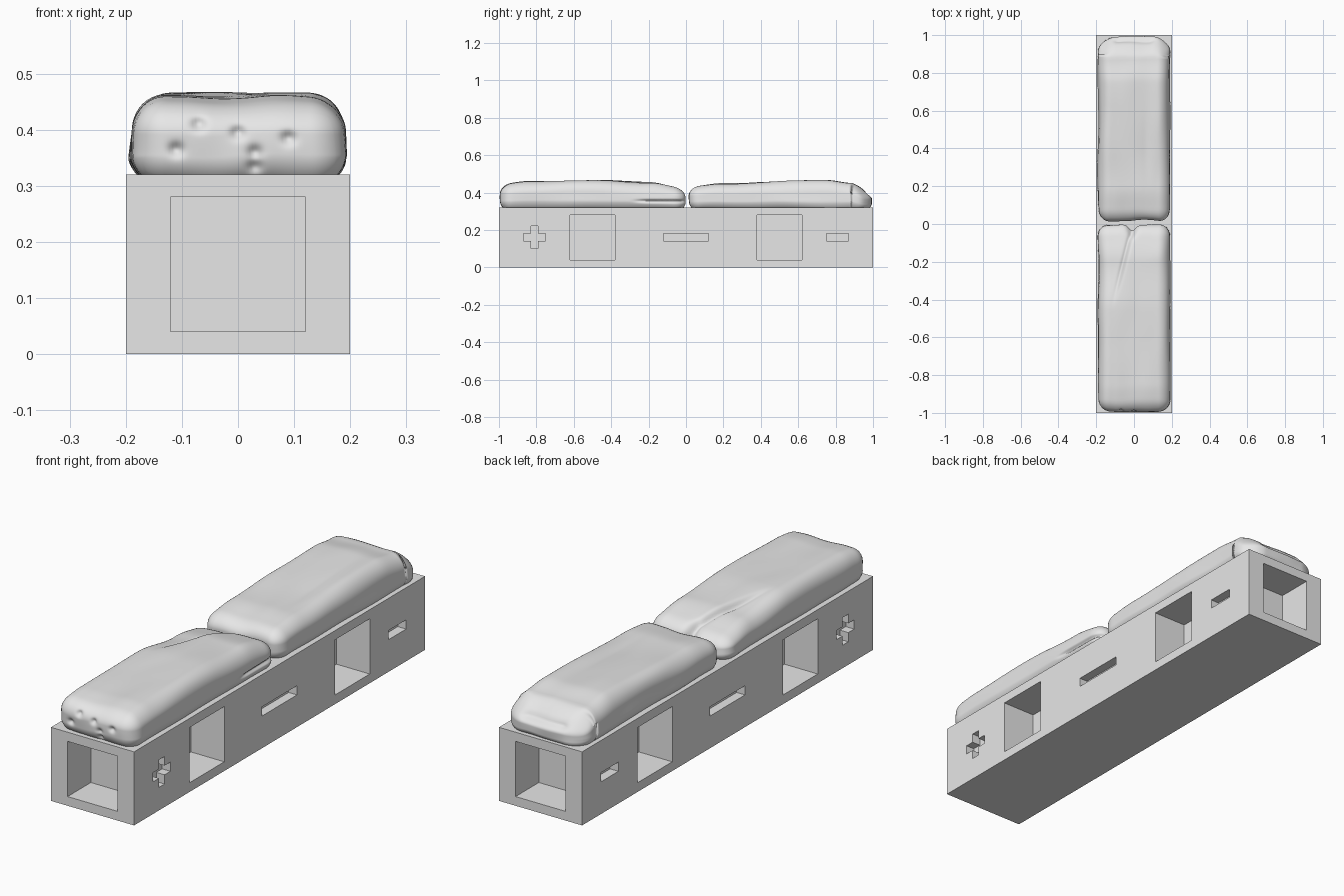
import bpy, bmesh, math
from mathutils import Vector, noise

if "Cube" in bpy.data.objects:
    bpy.data.objects.remove(bpy.data.objects["Cube"])

grey = bpy.data.materials.new("light_grey")
grey.diffuse_color = (0.8, 0.8, 0.8, 1)
grey.use_nodes = True
grey.node_tree.nodes["Principled BSDF"].inputs["Base Color"].default_value = grey.diffuse_color


def make_object(name, bm):
    bmesh.ops.recalc_face_normals(bm, faces=bm.faces[:])
    mesh = bpy.data.meshes.new(name)
    bm.to_mesh(mesh)
    bm.free()
    mesh.materials.append(grey)
    obj = bpy.data.objects.new(name, mesh)
    bpy.context.collection.objects.link(obj)
    return obj


def rect(u, v, w, h):
    return [(u - w/2, v - h/2), (u + w/2, v - h/2), (u + w/2, v + h/2), (u - w/2, v + h/2)]


def prism(name, outline, axis, start, end):
    """Extrude an outline (u, z) along x (axis 0) or y (axis 1)."""
    bm = bmesh.new()
    place = lambda u, z, d: (d, u, z) if axis == 0 else (u, d, z)
    face = bm.faces.new([bm.verts.new(place(u, z, start)) for u, z in outline])
    top = bmesh.ops.extrude_face_region(bm, geom=[face])["geom"]
    step = Vector(place(0, 0, end - start))
    bmesh.ops.translate(bm, vec=step, verts=[v for v in top if isinstance(v, bmesh.types.BMVert)])
    return make_object(name, bm)


# Long base block
base = prism("base_block", rect(0, 0.16, 0.4, 0.32), 1, -1, 1)

# Recesses: plus, windows, slots on both sides, square pockets on both ends
a, b, cy, cz = 0.02, 0.06, -0.81, 0.16
plus = [(cy + u, cz + v) for u, v in [(-a, -b), (a, -b), (a, -a), (b, -a), (b, a), (a, a),
                                      (a, b), (-a, b), (-a, a), (-b, a), (-b, -a), (-a, -a)]]
side_cuts = [(plus, 0.04), (rect(-0.5, 0.16, 0.24, 0.24), 0.16), (rect(0, 0.16, 0.24, 0.04), 0.04),
             (rect(0.5, 0.16, 0.24, 0.24), 0.16), (rect(0.81, 0.16, 0.12, 0.04), 0.04)]
cutters = []
for s in (-1, 1):
    for outline, depth in side_cuts:
        cutters.append(prism("side_cutter", outline, 0, s * (0.2 - depth), s * 0.25))
    cutters.append(prism("end_cutter", rect(0, 0.16, 0.24, 0.24), 1, s * 0.84, s * 1.05))
bpy.context.view_layer.objects.active = base
for c in cutters:
    mod = base.modifiers.new("recess", 'BOOLEAN')
    mod.operation, mod.solver, mod.object = 'DIFFERENCE', 'EXACT', c
    bpy.ops.object.modifier_apply(modifier=mod.name)
    bpy.data.objects.remove(c)


def lerp_profile(points, t):
    for (t0, v0), (t1, v1) in zip(points, points[1:]):
        if t <= t1:
            k = max(0, (t - t0) / (t1 - t0))
            return v0 + (v1 - v0) * k * k * (3 - 2 * k)
    return points[-1][1]


def smooth(t):
    t = min(1, max(0, t))
    return t * t * (3 - 2 * t)


def slab(name, y0, y1, heights, shape, seed):
    """Soft rounded stone: rounded box, height profile along y, gentle noise."""
    bm = bmesh.new()
    bmesh.ops.create_cube(bm, size=2)
    bmesh.ops.subdivide_edges(bm, edges=bm.edges[:], cuts=63, use_grid_fill=True)
    half = Vector((0.192, (y1 - y0) / 2, 0.08))
    r = 0.06
    for v in bm.verts:
        p = Vector([c * h for c, h in zip(v.co, half)])
        q = Vector([min(h - r, max(r - h, c)) for c, h in zip(p, half)])
        p = q + (p - q).normalized() * r
        p += Vector((0, (y0 + y1) / 2, 0.38))
        p.z = 0.30 + (p.z - 0.30) * (lerp_profile(heights, p.y) - 0.30) / 0.16
        # sides lean inward towards the top
        p.x *= 1 - 0.5 * max(0, p.z - 0.35)
        n = noise.noise_vector(Vector((p.x * 9, p.y * 4, p.z * 9 + seed)))
        p += Vector((n.x * 0.006, n.y * 0.008, n.z * 0.006))
        shape(p)
        p.x = min(0.199, max(-0.199, p.x))
        v.co = p
    for f in bm.faces:
        f.smooth = True
    return make_object(name, bm)


pits = [(0, 0.395), (-0.11, 0.365), (0.03, 0.36), (0.09, 0.385), (0.03, 0.335), (-0.07, 0.41)]


def front_details(p):
    # lower left lobe with an overlapping fold, and a notch between the lobes
    if p.y > -0.45 and p.z > 0.33:
        fold = -0.01 + 0.25 * (p.y + 0.03)
        d = p.x - fold
        fade = smooth((p.y + 0.45) / 0.25)
        p.z -= 0.018 * fade * smooth(-d / 0.02 + 0.5) * smooth((p.z - 0.33) / 0.1)
        p.z -= 0.012 * fade * math.exp(-(d / 0.012) ** 2) * smooth((p.z - 0.35) / 0.08)
    if p.y > -0.1:
        p.y -= 0.03 * math.exp(-((p.x + 0.01) / 0.025) ** 2) * smooth((p.y + 0.1) / 0.08)
    # undercut on the right side
    if p.x > 0.1 and p.y > -0.3:
        p.x -= 0.012 * math.exp(-((p.z - 0.355) / 0.008) ** 2) * smooth((p.y + 0.3) / 0.1)
    # small pits in the front end
    if p.y < -0.93:
        for x, z in pits:
            p.y += 0.012 * math.exp(-((p.x - x) ** 2 + (p.z - z) ** 2) / 0.012 ** 2)


def back_details(p):
    # shallow dent along the top and a ledge at the back end
    if p.z > 0.4:
        p.z -= 0.006 * math.exp(-((p.x - 0.07) / 0.03) ** 2 - ((p.y - 0.45) / 0.2) ** 2)
    if p.y > 0.9:
        p.y -= 0.02 * smooth((abs(p.x) - 0.1) / 0.08)
        p.y -= 0.012 * math.exp(-((p.z - 0.39) / 0.012) ** 2) * smooth((0.13 - abs(p.x)) / 0.05)


slab("front_stone", -0.992, -0.005,
     [(-0.99, 0.445), (-0.85, 0.457), (-0.45, 0.465), (-0.2, 0.452), (0, 0.425)], front_details, 3)
slab("back_stone", 0.02, 0.99,
     [(0.02, 0.43), (0.2, 0.45), (0.75, 0.465), (0.88, 0.45), (0.99, 0.40)], back_details, 8)
